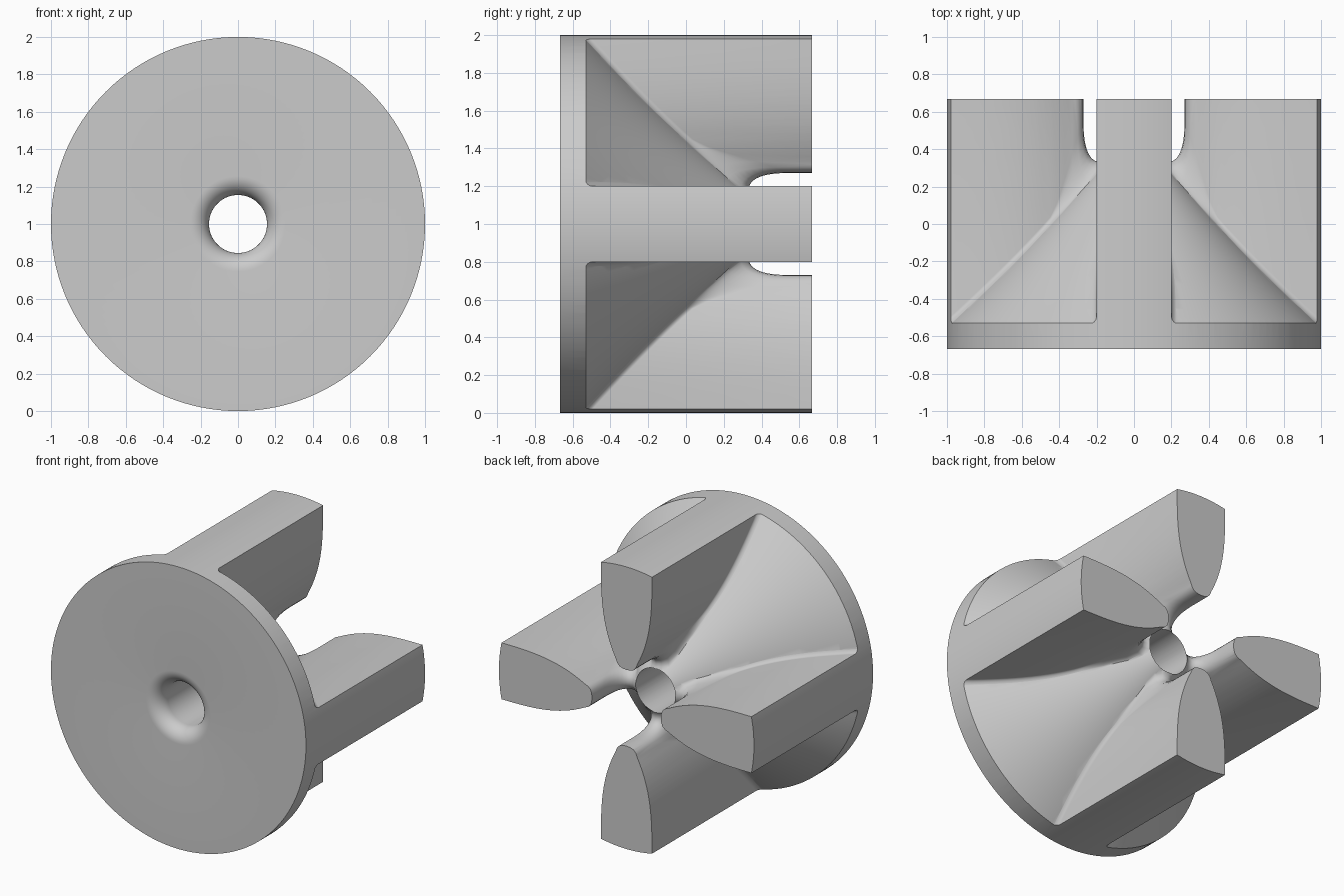
import bpy, bmesh
from math import pi, sin, cos, hypot
from mathutils import Vector, Matrix

if "Cube" in bpy.data.objects:
    bpy.data.objects.remove(bpy.data.objects["Cube"])

grey = bpy.data.materials.new("plain grey")
grey.use_nodes = True
grey.diffuse_color = (0.6, 0.6, 0.6, 1)
grey.node_tree.nodes["Principled BSDF"].inputs["Base Color"].default_value = (0.6, 0.6, 0.6, 1)

CENTRE = Vector((0, 0, 1))
HALF = 0.667       # half length along y
BORE = 0.155


def make_object(name, bm):
    bmesh.ops.recalc_face_normals(bm, faces=bm.faces)
    mesh = bpy.data.meshes.new(name)
    bm.to_mesh(mesh)
    bm.free()
    mesh.materials.append(grey)
    obj = bpy.data.objects.new(name, mesh)
    bpy.context.collection.objects.link(obj)
    return obj


def revolve(name, profile, steps=128):
    """Turn a closed (radius, y) loop around the y axis."""
    bm = bmesh.new()
    rings = []
    for i in range(steps):
        a = 2 * pi * i / steps
        rings.append([bm.verts.new((r * cos(a), y, 1 + r * sin(a))) for r, y in profile])
    n = len(profile)
    for i in range(steps):
        p, q = rings[i], rings[(i + 1) % steps]
        for j in range(n):
            k = (j + 1) % n
            bm.faces.new((p[j], p[k], q[k], q[j]))
    return make_object(name, bm)


def cone_y(r):
    """Height of the slightly hollow cone behind the flange."""
    d = 1 - r
    return -0.53 + 0.99 * d + 0.1 * d * (0.545 - r)


# Cone-backed flange, oversized so the envelope can trim it
radii = [0.05 + 1.1 * i / 24 for i in range(25)]
hub = revolve("flanged_jaw_hub", [(r, cone_y(r)) for r in radii] + [(1.15, -0.9), (0.05, -0.9)])

# Jaw cross-section: parallel sides tapering to a rounded inner tip
half = [(0, 0.27), (0.03, 0.273), (0.055, 0.282), (0.073, 0.3), (0.085, 0.33)]
for i in range(17):
    z = 0.37 + 0.61 * i / 16
    half.append((0.2 - 0.42 * (0.98 - z) ** 3, z))
half.append((0.2, 1.1))
outline = [(-x, z) for x, z in reversed(half[1:])] + half


def outward(i):
    if i == 0:
        return -1, 0
    if i == len(outline) - 1:
        return 1, 0
    (ax, az), (bx, bz) = outline[i - 1], outline[i + 1]
    length = hypot(bx - ax, bz - az)
    return (bz - az) / length, -(bx - ax) / length


def jaw_column(i, steps=10):
    """Points up one line of the jaw wall, flared into the cone by a fillet."""
    x, z = outline[i]
    nx, nz = outward(i)
    t = min(1, max(0, (0.45 - z) / 0.18))
    t = t * t * (3 - 2 * t)
    side, inward, rise = 0.04, 0.04 + 0.11 * t, 0.04 + 0.28 * t
    column = [(x + nx * side, -0.8, z + nz * inward)]
    for s in range(steps + 1):
        a = pi / 2 * (1 - s / steps)
        flare = 1 - cos(a)
        px, pz = x + nx * side * flare, z + nz * inward * flare
        column.append((px, cone_y(hypot(px, pz)) + rise * (1 - sin(a)) - 0.004, pz))
    column.append((x, 0.8, z))
    return column


def make_jaw(quarter):
    bm = bmesh.new()
    turn = Matrix.Translation(CENTRE) @ Matrix.Rotation(quarter * pi / 2, 4, 'Y')
    cols = [[bm.verts.new(turn @ Vector(p)) for p in jaw_column(i)] for i in range(len(outline))]
    for i, p in enumerate(cols):
        q = cols[(i + 1) % len(cols)]
        for j in range(len(p) - 1):
            bm.faces.new((p[j], q[j], q[j + 1], p[j + 1]))
    bm.faces.new([c[0] for c in cols])
    bm.faces.new([c[-1] for c in cols])
    # Curved and uneven bands are split so every face is flat
    bmesh.ops.triangulate(bm, faces=bm.faces)
    return make_object("jaw_helper", bm)


# Trimming envelope: outer cylinder with a bore rounded at the front
mouth = [(0.255 - 0.1 * sin(a), 0.1 - HALF - 0.1 * cos(a)) for a in [pi / 20 * i for i in range(11)]]
envelope = revolve("envelope_helper", mouth + [(BORE, HALF), (1, HALF), (1, -HALF)])

# Add the four jaws, then trim everything to the envelope
helpers = [(make_jaw(k), 'UNION') for k in range(4)] + [(envelope, 'INTERSECT')]
bpy.context.view_layer.objects.active = hub
for helper, operation in helpers:
    helper.hide_render = True
    mod = hub.modifiers.new(operation.lower(), 'BOOLEAN')
    mod.operation = operation
    mod.solver = 'EXACT'
    mod.use_self = True
    mod.object = helper
    bpy.ops.object.modifier_apply(modifier=mod.name)
for helper, operation in helpers:
    bpy.data.objects.remove(helper)

# Smooth curved surfaces, keep the machined edges sharp
bpy.ops.object.select_all(action='DESELECT')
hub.select_set(True)
bpy.ops.object.shade_smooth_by_angle(angle=pi / 5)
